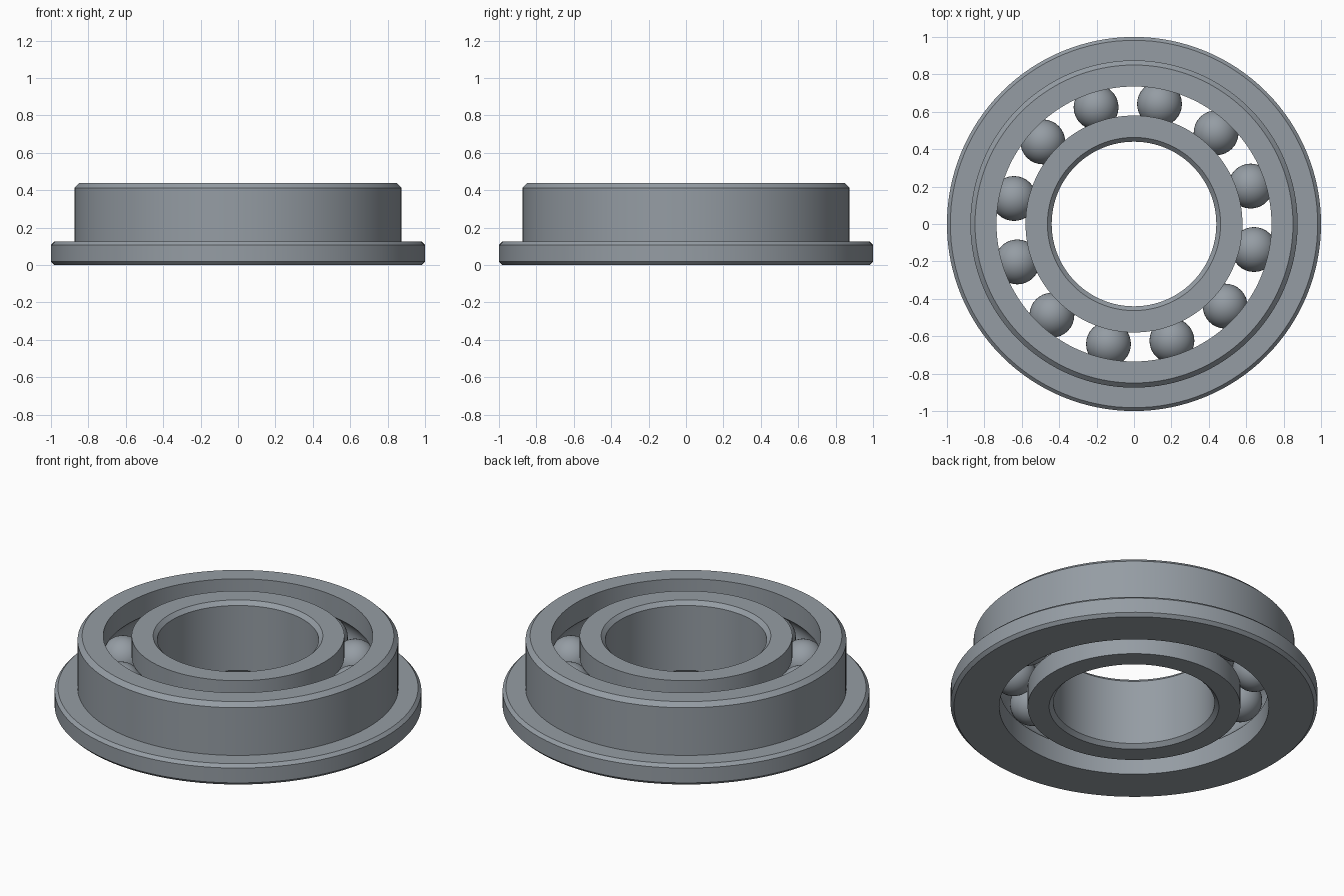
import bpy, bmesh, math

cube = bpy.data.objects.get("Cube")
if cube:
    bpy.data.objects.remove(cube)

HEIGHT = 0.437
MID = HEIGHT / 2
PITCH = 0.656        # radius of the circle of ball centres
BALL = 0.12
BALLS = 12
SEGMENTS = 128

steel = bpy.data.materials.new("steel grey")
steel.use_nodes = True
colour = (0.30, 0.335, 0.37, 1)
steel.diffuse_color = colour
steel.node_tree.nodes["Principled BSDF"].inputs["Base Color"].default_value = colour


def finish(name, bm):
    bmesh.ops.recalc_face_normals(bm, faces=bm.faces)
    mesh = bpy.data.meshes.new(name)
    bm.to_mesh(mesh)
    bm.free()
    mesh.materials.append(steel)
    obj = bpy.data.objects.new(name, mesh)
    bpy.context.collection.objects.link(obj)
    bpy.ops.object.select_all(action='DESELECT')
    obj.select_set(True)
    bpy.context.view_layer.objects.active = obj
    bpy.ops.object.shade_smooth_by_angle(angle=math.radians(25))
    return obj


def lathe(name, profile):
    """Revolve a closed (radius, z) outline around the z axis."""
    bm = bmesh.new()
    rings = []
    for i in range(SEGMENTS):
        a = 2 * math.pi * i / SEGMENTS
        rings.append([bm.verts.new((r * math.cos(a), r * math.sin(a), z))
                      for r, z in profile])
    n = len(profile)
    for i in range(SEGMENTS):
        p, q = rings[i], rings[(i + 1) % SEGMENTS]
        for j in range(n):
            k = (j + 1) % n
            bm.faces.new((p[j], q[j], q[k], p[k]))
    return finish(name, bm)


def groove(edge, side, steps=12):
    """Ball track arc from low to high z; side is -1 inward, +1 outward."""
    radius = BALL + 0.001
    span = math.acos(abs(edge - PITCH) / radius)
    angles = [span * (2 * i / steps - 1) for i in range(steps + 1)]
    return [(PITCH + side * radius * math.cos(a), MID + radius * math.sin(a))
            for a in angles]


# Outer ring with flange, chamfers and ball track
outer_in, body, flange_top, c = 0.735, 0.875, 0.125, 0.018
lathe("flanged_outer_ring", [
    (outer_in, 0), (1 - c, 0), (1, c), (1, flange_top - c),
    (1 - c, flange_top), (body, flange_top), (body, HEIGHT - 0.025),
    (body - 0.025, HEIGHT), (outer_in, HEIGHT),
] + groove(outer_in, 1)[::-1])

# Inner ring with chamfered bore and ball track
bore, inner_out, c = 0.44, 0.58, 0.023
lathe("inner_ring", [
    (inner_out, HEIGHT), (bore + c, HEIGHT), (bore, HEIGHT - c),
    (bore, c), (bore + c, 0), (inner_out, 0),
] + groove(inner_out, -1))

# Balls spaced evenly between the rings
for i in range(BALLS):
    a = math.radians(18) + 2 * math.pi * i / BALLS
    bm = bmesh.new()
    bmesh.ops.create_uvsphere(bm, u_segments=32, v_segments=20, radius=BALL)
    ball = finish(f"ball_{i + 1}", bm)
    ball.location = (PITCH * math.cos(a), PITCH * math.sin(a), MID)
